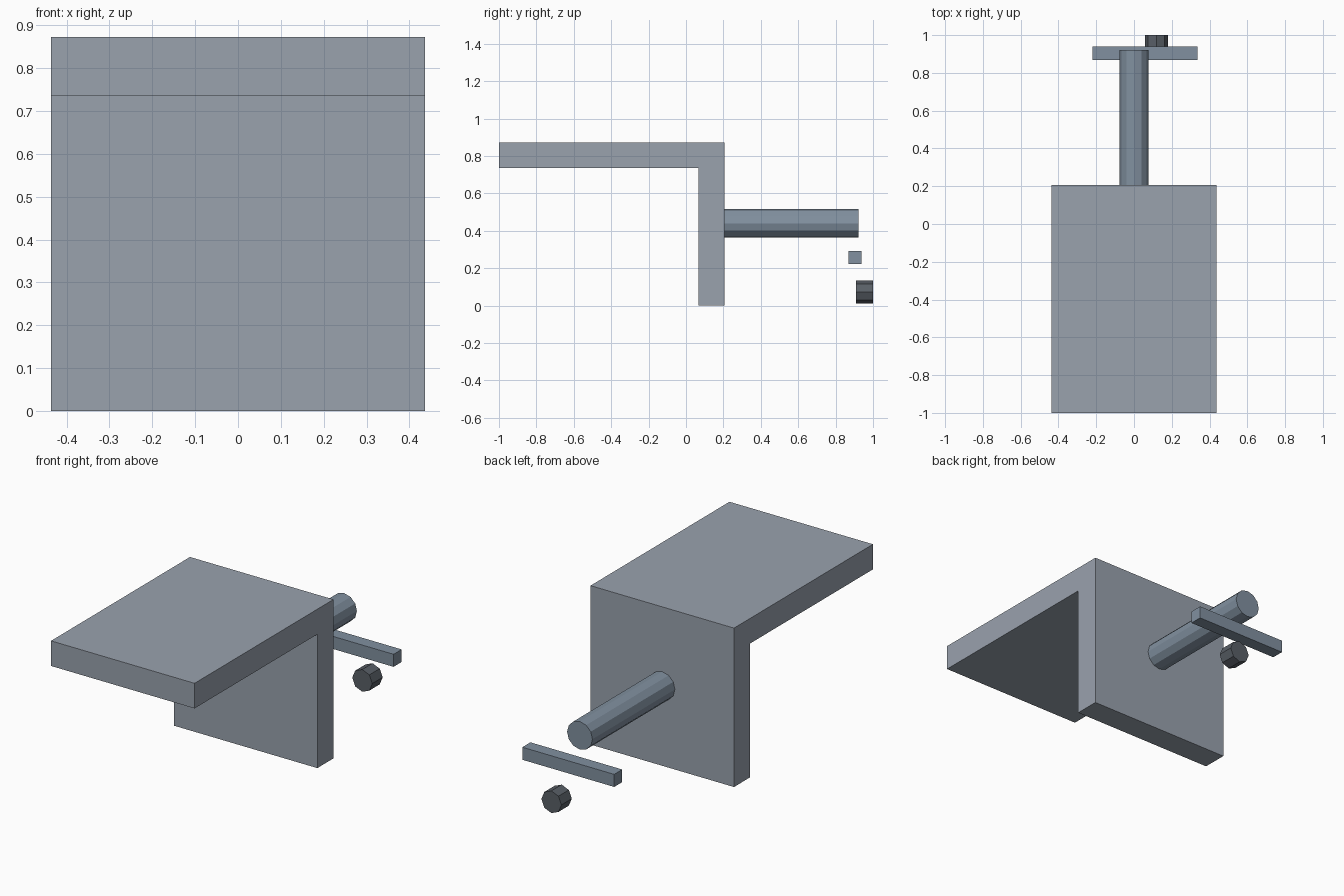
import bpy, bmesh
from math import pi
from mathutils import Matrix

if "Cube" in bpy.data.objects:
    bpy.data.objects.remove(bpy.data.objects["Cube"])


def make_material(name, rgb):
    mat = bpy.data.materials.new(name)
    mat.diffuse_color = (*rgb, 1)
    mat.use_nodes = True
    mat.node_tree.nodes["Principled BSDF"].inputs["Base Color"].default_value = mat.diffuse_color
    return mat


GREY = make_material("plate_grey", (0.32, 0.36, 0.42))
STEEL = make_material("steel_blue", (0.22, 0.28, 0.35))
DARK = make_material("dark_grey", (0.10, 0.115, 0.135))


def add_object(name, bm, mat):
    bmesh.ops.recalc_face_normals(bm, faces=bm.faces)
    mesh = bpy.data.meshes.new(name)
    bm.to_mesh(mesh)
    bm.free()
    mesh.materials.append(mat)
    obj = bpy.data.objects.new(name, mesh)
    bpy.context.collection.objects.link(obj)
    return obj


def extrude_profile(name, mat, profile, x0, x1):
    """Extrude a (y, z) outline along x."""
    bm = bmesh.new()
    face = bm.faces.new([bm.verts.new((x0, y, z)) for y, z in profile])
    ext = bmesh.ops.extrude_face_region(bm, geom=[face])["geom"]
    verts = [v for v in ext if isinstance(v, bmesh.types.BMVert)]
    bmesh.ops.translate(bm, verts=verts, vec=(x1 - x0, 0, 0))
    # the extrusion may drop the starting face: close the open end
    bmesh.ops.holes_fill(bm, edges=[e for e in bm.edges if e.is_boundary])
    return add_object(name, bm, mat)


def cylinder_y(name, mat, sides, radius, x, z, y0, y1):
    """Flat-sided cylinder lying along y."""
    bm = bmesh.new()
    bmesh.ops.create_cone(
        bm, cap_ends=True, segments=sides, radius1=radius, radius2=radius,
        depth=y1 - y0,
        matrix=Matrix.Translation((x, (y0 + y1) / 2, z)) @ Matrix.Rotation(pi / 2, 4, 'X'))
    return add_object(name, bm, mat)


# L-shaped bracket: top plate and hanging back plate
extrude_profile("bracket", GREY, [(-1, 0.873), (0.206, 0.873), (0.206, 0), (0.066, 0),
                                  (0.066, 0.735), (-1, 0.735)], -0.436, 0.436)

# Rod projecting from the back plate
cylinder_y("rod", STEEL, 12, 0.077, 0, 0.44, 0.206, 0.922)

# Loose square bar across the rod's end
extrude_profile("cross_bar", STEEL, [(0.869, 0.223), (0.939, 0.223), (0.939, 0.292),
                                     (0.869, 0.292)], -0.221, 0.337)

# Small eight-sided knob
cylinder_y("knob", DARK, 8, 0.061, 0.118, 0.073, 0.91, 1.0)
